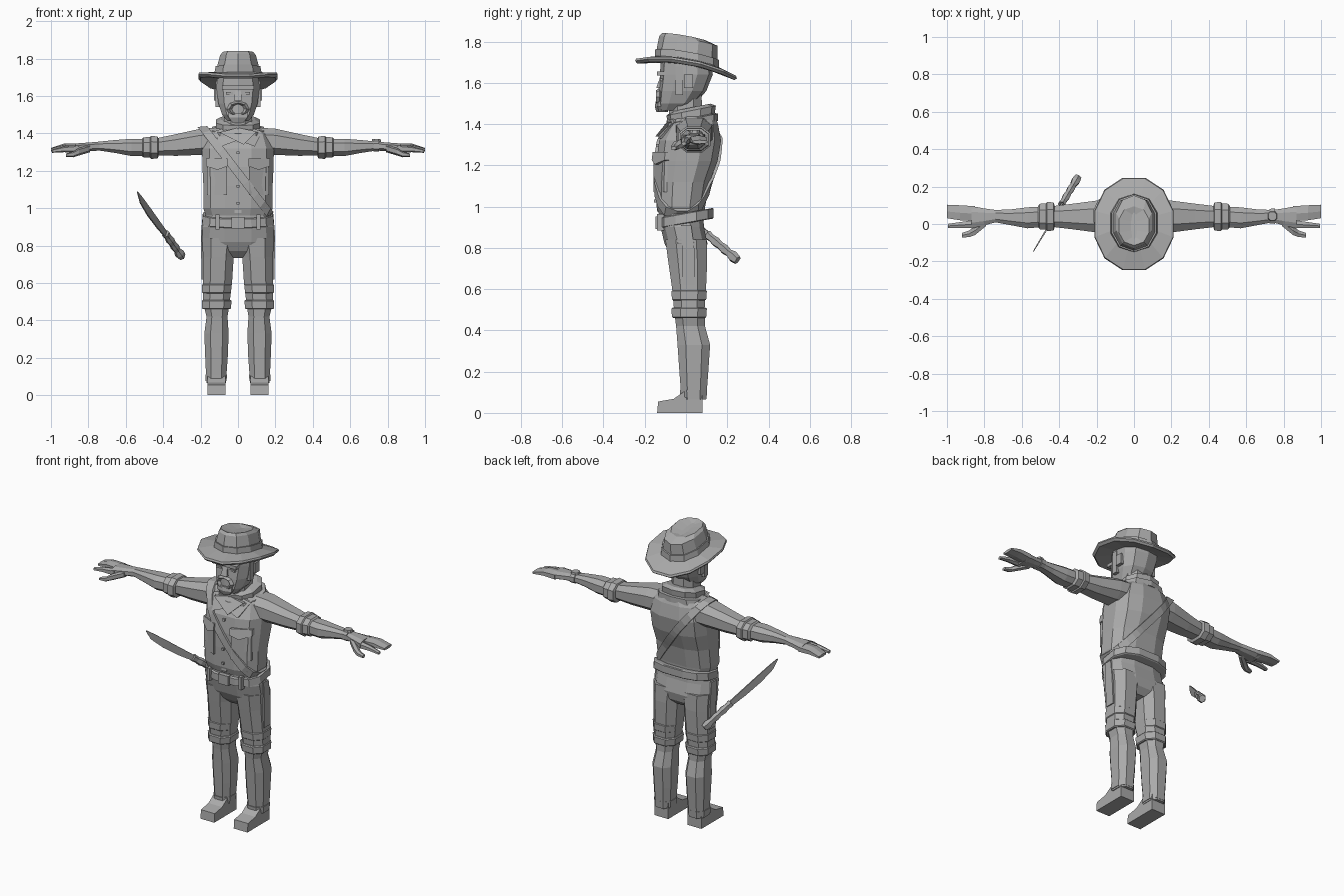
import bpy, bmesh
from math import sin, cos, pi, copysign
from mathutils import Vector, Matrix
from mathutils.bvhtree import BVHTree

if "Cube" in bpy.data.objects:
    bpy.data.objects.remove(bpy.data.objects["Cube"])

grey = bpy.data.materials.new("plain grey")
grey.use_nodes = True
tone = (.4, .4, .4, 1)
grey.diffuse_color = tone
grey.node_tree.nodes["Principled BSDF"].inputs["Base Color"].default_value = tone


def finish(name, bm, mirror=False):
    """Turn a bmesh into an object, optionally doubled across x = 0."""
    if mirror:
        copy = bmesh.ops.duplicate(bm, geom=bm.verts[:] + bm.edges[:] + bm.faces[:])
        for item in copy["geom"]:
            if isinstance(item, bmesh.types.BMVert):
                item.co.x = -item.co.x
    bmesh.ops.recalc_face_normals(bm, faces=bm.faces[:])
    mesh = bpy.data.meshes.new(name)
    bm.to_mesh(mesh)
    bm.free()
    mesh.materials.append(grey)
    obj = bpy.data.objects.new(name, mesh)
    bpy.context.collection.objects.link(obj)
    return obj


def loft(name, rings, n=8, power=.8, axis="z", mirror=False, warp=None, matrix=None):
    """Skin rings of (distance along axis, centre, centre, radius, radius)."""
    bm = bmesh.new()
    loops = []
    for t, c1, c2, r1, r2 in rings:
        loop = []
        for i in range(n):
            a = 2 * pi * (i + .5) / n
            u, v = (copysign(abs(k / cos(pi / n)) ** power, k) for k in (cos(a), sin(a)))
            p, q = c1 + u * r1, c2 + v * r2
            co = Vector((p, q, t) if axis == "z" else (t, p, q))
            if warp:
                co.z += warp(co)
            loop.append(bm.verts.new(matrix @ co if matrix else co))
        loops.append(loop)
    for low, high in zip(loops, loops[1:]):
        for i in range(n):
            j = (i + 1) % n
            bm.faces.new((low[i], low[j], high[j], high[i]))
    bm.faces.new(loops[0])
    bm.faces.new(loops[-1])
    return finish(name, bm, mirror)


def prism(name, front, back, mirror=False):
    """Close two matching outlines into a solid."""
    bm = bmesh.new()
    a = [bm.verts.new(p) for p in front]
    b = [bm.verts.new(p) for p in back]
    bm.faces.new(a)
    bm.faces.new(b)
    for i in range(len(a)):
        j = (i + 1) % len(a)
        bm.faces.new((a[i], a[j], b[j], b[i]))
    return finish(name, bm, mirror)


def box(name, x, y, z, mirror=False):
    corners = [(x[i], z[j]) for i, j in ((0, 0), (1, 0), (1, 1), (0, 1))]
    return prism(name, [(p, y[0], q) for p, q in corners],
                 [(p, y[1], q) for p, q in corners], mirror)


# Shirt body and sleeves
shirt = loft("shirt", [(.96, 0, -.02, .172, .11), (1, 0, -.025, .185, .118),
                       (1.12, 0, -.015, .185, .13), (1.22, 0, .005, .19, .148),
                       (1.32, 0, .02, .192, .15), (1.4, 0, .035, .165, .12),
                       (1.45, 0, .045, .1, .09)], n=12, power=.75)
sleeves = loft("sleeves", [(.12, .04, 1.36, .09, .07), (.2, .04, 1.355, .085, .07),
                           (.33, .04, 1.338, .068, .058), (.44, .04, 1.328, .055, .045)],
               axis="x", mirror=True)
loft("sleeve_cuffs", [(.425, .04, 1.325, .06, .048), (.43, .04, 1.325, .075, .058),
                      (.465, .04, 1.325, .078, .062), (.47, .04, 1.325, .07, .055),
                      (.505, .04, 1.325, .068, .054), (.515, .04, 1.325, .05, .045)],
     axis="x", mirror=True)

# Bare forearms and hands
loft("forearms", [(.5, .038, 1.325, .055, .046), (.57, .033, 1.325, .056, .046),
                  (.66, .036, 1.33, .042, .034), (.74, .042, 1.332, .033, .024),
                  (.8, .038, 1.328, .045, .023), (.87, .036, 1.322, .06, .024)],
     axis="x", mirror=True)
loft("fingers", [(.85, .055, 1.322, .04, .022), (.93, .06, 1.325, .04, .018),
                 (1, .067, 1.313, .036, .008)], n=6, axis="x", mirror=True)
loft("index_fingers", [(.85, .0, 1.318, .022, .02), (.93, -.006, 1.315, .016, .014),
                       (.995, -.01, 1.305, .011, .008)], n=6, axis="x", mirror=True)
loft("thumbs", [(.79, .01, 1.32, .02, .018), (.85, -.035, 1.302, .024, .018),
                (.88, -.052, 1.288, .018, .014), (.92, -.06, 1.283, .012, .008)],
     n=6, axis="x", mirror=True)
loft("wrist_watch_band", [(.725, .042, 1.332, .039, .03), (.755, .042, 1.332, .041, .03)], axis="x")
loft("wrist_watch_face", [(1.352, .74, .042, .026, .026), (1.37, .74, .042, .022, .022)])

# Surface used to lay straps and pockets on the clothes
points, polygons = [], []
for part in (shirt, sleeves):
    start = len(points)
    points += [v.co.copy() for v in part.data.vertices]
    polygons += [[start + i for i in f.vertices] for f in part.data.polygons]
clothes = BVHTree.FromPolygons(points, polygons)


def patch(name, outline, thick):
    """Lay a raised panel with an (x, z) outline on the chest."""
    hits = [clothes.ray_cast(Vector((x, -1, z)), Vector((0, 1, 0)))[0] for x, z in outline]
    prism(name, [h - Vector((0, thick, 0)) for h in hits],
          [h + Vector((0, .02, 0)) for h in hits])


# Chest pockets, placket, buttons and open lapels
for side, word in ((-1, "right"), (1, "left")):
    def outline(pairs):
        return [(side * x, z) for x, z in pairs]
    patch(word + "_pocket", outline([(.06, 1.07), (.165, 1.07), (.165, 1.22), (.06, 1.22)]), .014)
    patch(word + "_pocket_flap", outline([(.055, 1.225), (.11, 1.205), (.17, 1.225),
                                          (.17, 1.265), (.055, 1.265)]), .024)
    patch(word + "_lapel", outline([(.01, 1.36), (.09, 1.33), (.13, 1.41), (.07, 1.43)]), .018)
patch("placket", [(-.018, .975), (.018, .975), (.018, 1.36), (-.018, 1.36)], .006)
for k in range(4):
    z = 1.02 + .09 * k
    patch("button", [(-.007, z), (.007, z), (.007, z + .014), (-.007, z + .014)], .012)

# Strap wrapped diagonally around the chest and back
bm = bmesh.new()
centre, along, across = Vector((0, .01, 1.19)), Vector((.61, 0, -.79)), Vector((.79, 0, .61))
steps, loops = 32, []
for i in range(steps):
    a = 2 * pi * i / steps
    ray = along * cos(a) + Vector((0, sin(a), 0))
    loop = []
    for edge in (-.022, .022):
        origin = centre + across * edge
        hit = clothes.ray_cast(origin + ray * .8, -ray)[0] or origin + ray * .2
        loop += [hit - ray * .01, hit + ray * .014]
    loops.append([bm.verts.new(loop[k]) for k in (0, 1, 3, 2)])
for i in range(steps):
    one, two = loops[i], loops[(i + 1) % steps]
    for k in range(4):
        m = (k + 1) % 4
        bm.faces.new((one[k], one[m], two[m], two[k]))
finish("chest_strap", bm)

# Trousers
loft("hips", [(.735, 0, .01, .06, .05), (.77, 0, .008, .16, .085), (.82, 0, 0, .192, .104),
              (.9, 0, -.018, .19, .105), (.975, 0, -.02, .172, .103)], n=12, power=.75)
loft("trouser_legs", [(.84, .1, 0, .092, .1), (.74, .105, .008, .082, .095),
                      (.6, .11, .015, .078, .082), (.5, .116, .016, .072, .074),
                      (.42, .112, .022, .056, .07), (.33, .115, .038, .065, .079),
                      (.2, .115, .038, .06, .07), (.065, .117, .038, .052, .06)], mirror=True)
for z in (.46, .545):
    loft("knee_strap", [(z, .115, .015, .072, .077), (z + .005, .115, .015, .077, .083),
                        (z + .045, .113, .015, .079, .086), (z + .05, .112, .015, .074, .08)],
         mirror=True)
loft("trouser_cuffs", [(.075, .117, .036, .056, .064), (.11, .117, .036, .058, .066)], mirror=True)
loft("side_seams", [(.62, .184, .015, .01, .03), (.8, .186, .01, .012, .03),
                    (.91, .184, 0, .012, .025)], n=4, mirror=True)

# Belt, rising towards the back
def belt_rise(co):
    return .18 * co.y
loft("belt", [(.918, 0, 0, .185, .128), (.922, 0, 0, .192, .134),
              (.966, 0, 0, .188, .134), (.97, 0, 0, .18, .128)], n=12, power=.75, warp=belt_rise)
box("buckle", (-.035, .035), (-.148, -.12), (.892, .952))
box("belt_loops", (.1, .12), (-.14, -.1), (.885, .965), mirror=True)

# Boots
sole = [(-.14, 0), (.08, 0), (.08, .1), (0, .11), (-.06, .068), (-.135, .055)]
prism("boots", [(.068, y, z) for y, z in sole], [(.164, y, z) for y, z in sole], mirror=True)

# Neck, head and neckerchief
loft("neck", [(1.4, 0, .0, .075, .08), (1.56, 0, -.005, .075, .08)])
loft("head", [(1.465, 0, -.075, .055, .05), (1.5, 0, -.045, .085, .088),
              (1.56, 0, -.018, .105, .112), (1.64, 0, .002, .115, .123),
              (1.73, 0, .002, .11, .12)], n=10, power=.75)
loft("neckerchief", [(1.39, 0, .025, .15, .125), (1.425, 0, .025, .138, .125),
                     (1.43, 0, .025, .118, .11), (1.465, 0, .025, .118, .115),
                     (1.48, 0, .025, .09, .09)], n=10, warp=lambda co: .2 * (co.y - .025))
patch("neckerchief_point", [(-.1, 1.405), (.03, 1.34), (.1, 1.41), (0, 1.43)], .03)

# Face: brow, nose, eyes, ears, sideburns and beard
box("brow", (-.085, .085), (-.14, -.09), (1.635, 1.655))
nose = [(-.014, 1.63), (.014, 1.63), (.022, 1.575), (-.022, 1.575)]
prism("nose", [(x, -.125 - .35 * (1.63 - z), z) for x, z in nose], [(x, -.08, z) for x, z in nose])
box("eyes", (.028, .065), (-.127, -.1), (1.608, 1.62), mirror=True)
box("ears", (.1, .127), (-.01, .035), (1.575, 1.64), mirror=True)
box("sideburns", (.095, .119), (-.05, -.015), (1.54, 1.68), mirror=True)
bpy.ops.mesh.primitive_torus_add(major_segments=8, minor_segments=4, major_radius=.045,
                                 minor_radius=.014, location=(0, -.128, 1.53),
                                 rotation=(pi / 2, 0, pi))
beard = bpy.context.object
beard.name = "beard"
beard.scale = (1.05, .75, 1.2)
beard.data.materials.append(grey)
loft("chin_beard", [(1.458, 0, -.115, .03, .025), (1.485, 0, -.118, .05, .03),
                    (1.51, 0, -.115, .05, .028)], n=6)


# Hat: tilted back with the brim curled up at the sides
def hat_tilt(co):
    return .95 * co.x ** 2 - .17 * co.y


loft("hat_brim", [(1.675, 0, .005, .11, .135), (1.65, 0, 0, .2, .235), (1.66, 0, 0, .212, .247),
                  (1.672, 0, 0, .208, .242), (1.703, 0, .005, .125, .15)],
     n=12, power=.95, warp=hat_tilt)
loft("hat_crown", [(1.69, 0, .005, .12, .142), (1.745, 0, .005, .11, .14),
                   (1.805, 0, .012, .095, .135), (1.822, 0, -.01, .08, .1),
                   (1.812, 0, -.01, .015, .07)], n=10, power=.9, warp=hat_tilt)
loft("hat_band", [(1.695, 0, .005, .127, .149), (1.738, 0, .005, .119, .147)],
     n=10, power=.9, warp=hat_tilt)

# Machete floating beside the right hip
butt, tip = Vector((-.3, .25, .74)), Vector((-.54, -.15, 1.08))
length = (tip - butt).length
run = (tip - butt).normalized()
flat = run.cross(Vector((0, 0, 1))).normalized()
wide = run.cross(flat)
frame = Matrix((flat, wide, run)).transposed().to_4x4()
frame.translation = butt
loft("machete_blade", [(.18, 0, 0, .004, .015), (.3, 0, .006, .004, .021),
                       (.42, 0, .008, .004, .023), (.52, 0, .004, .003, .018),
                       (length, 0, -.008, .002, .003)], n=4, matrix=frame)
grip = [(k * .03, 0, 0, r, r * 1.15) for k, r in
        enumerate((.017, .022, .015, .019, .015, .019, .015, .018))]
loft("machete_grip", grip, n=6, matrix=frame)
